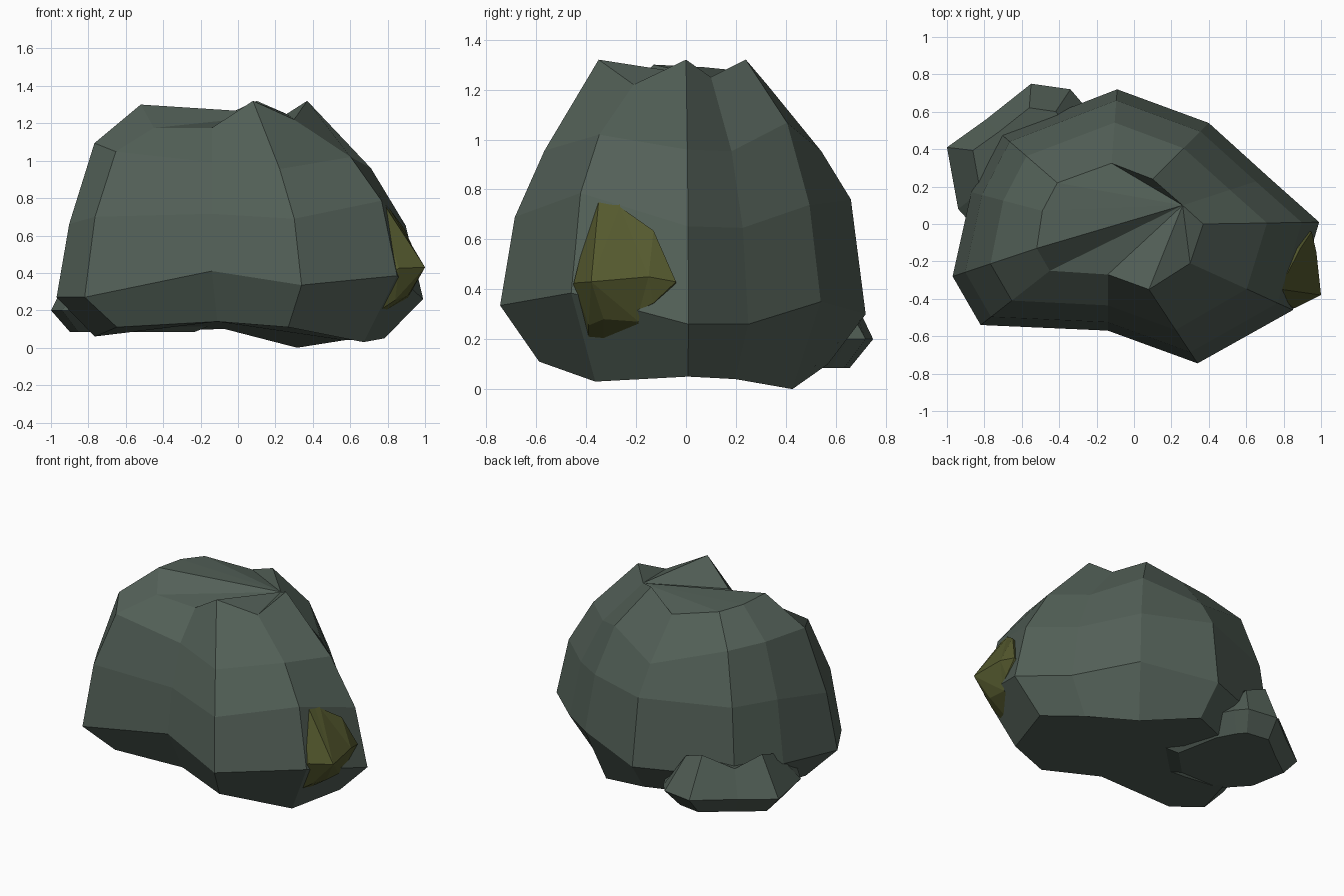
import bpy, bmesh
from mathutils import Vector

if "Cube" in bpy.data.objects:
    bpy.data.objects.remove(bpy.data.objects["Cube"])


def material(name, rgb):
    m = bpy.data.materials.new(name)
    m.diffuse_color = (*rgb, 1)
    m.use_nodes = True
    m.node_tree.nodes["Principled BSDF"].inputs["Base Color"].default_value = m.diffuse_color
    return m


STONE = material("grey green stone", (0.086, 0.117, 0.096))
MOSS = material("olive moss", (0.089, 0.099, 0.027))


def mix(a, b, t, tz=None):
    """Blend two points, with a separate amount for height."""
    tz = t if tz is None else tz
    return Vector((a.x + (b.x - a.x) * t, a.y + (b.y - a.y) * t, a.z + (b.z - a.z) * tz))


def skin(name, rings, caps, mat):
    """Join rings (bottom to top) with quads, close the bottom, and cap the top."""
    bm = bmesh.new()
    rows = [[bm.verts.new(p) for p in ring] for ring in rings]
    n = len(rows[0])
    for low, high in zip(rows, rows[1:]):
        for i in range(n):
            j = (i + 1) % n
            bm.faces.new((low[i], low[j], high[j], high[i]))
    bm.faces.new(rows[0][::-1])
    for cap in caps:
        bm.faces.new([rows[-1][i] for i in cap])
    bmesh.ops.recalc_face_normals(bm, faces=bm.faces)
    mesh = bpy.data.meshes.new(name)
    bm.to_mesh(mesh)
    bm.free()
    mesh.materials.append(mat)
    obj = bpy.data.objects.new(name, mesh)
    bpy.context.collection.objects.link(obj)
    return obj


# Boulder columns: widest x y z, crown x y z, side and shoulder height shares, foot z
columns = [
    (0.99, 0.01, 0.26, 0.37, 0.00, 1.32, 0.37, 0.66, 0.05),
    (0.72, 0.25, 0.26, 0.26, 0.10, 1.25, 0.39, 0.70, 0.04),
    (0.40, 0.54, 0.35, 0.10, 0.24, 1.32, 0.40, 0.74, 0.00),
    (-0.09, 0.72, 0.30, -0.12, 0.325, 1.22, 0.50, 0.71, 0.10),
    (-0.71, 0.48, 0.30, -0.41, 0.22, 1.275, 0.47, 0.82, 0.09),
    (-0.87, 0.17, 0.32, -0.49, 0.07, 1.29, 0.44, 0.81, 0.09),
    (-0.97, -0.28, 0.27, -0.52, -0.13, 1.30, 0.38, 0.80, 0.06),
    (-0.82, -0.54, 0.27, -0.45, -0.25, 1.175, 0.475, 0.86, 0.11),
    (-0.14, -0.57, 0.41, -0.14, -0.27, 1.175, 0.40, 0.76, 0.14),
    (0.34, -0.745, 0.335, 0.08, -0.35, 1.32, 0.36, 0.63, 0.11),
    (0.85, -0.46, 0.385, 0.30, -0.21, 1.22, 0.48, 0.76, 0.03),
]
foot, wide, side, shoulder, crown = [], [], [], [], []
for c in columns:
    w, t = Vector(c[0:3]), Vector(c[3:6])
    foot.append(Vector((w.x * 0.79, w.y * 0.79, c[8])))
    wide.append(w)
    side.append(mix(w, t, 0.15, c[6]))
    shoulder.append(mix(w, t, 0.45, c[7]))
    crown.append(t)
# crown fans out from the low notch on the right
crown_facets = [(1, i, i + 1) for i in range(2, 10)] + [(1, 10, 0)]
skin("boulder", [foot, wide, side, shoulder, crown], crown_facets, STONE)

# Small rock tucked under the back left of the boulder
outline = [(-0.55, 0.75), (-0.79, 0.56), (-1.0, 0.41), (-0.94, 0.08), (-0.75, -0.13),
           (-0.35, -0.13), (-0.12, 0.10), (-0.20, 0.5), (-0.28, 0.65), (-0.34, 0.72)]
tops = [0.47, 0.37, 0.47, 0.38, 0.35, 0.35, 0.35, 0.36, 0.36, 0.42]
middle = Vector((-0.58, 0.36, 0))
belt = [Vector((x, y, 0.2)) for x, y in outline]
base = [Vector((*mix(p, middle, 0.24).xy, 0.085)) for p in belt]
top = [Vector((*mix(p, middle, 0.33).xy, z)) for p, z in zip(belt, tops)]
for i in (5, 6):  # the buried end stays thin below the boulder
    belt[i].z = 0.13
skin("small_rock", [base, belt, top], [range(len(top))], STONE)

# Moss clump on the right flank: rim pushed into the stone, two raised points
rim = [Vector(p) for p in (
    (0.72, -0.34, 0.86), (0.73, -0.27, 0.86), (0.82, -0.265, 0.73), (0.89, -0.13, 0.635),
    (0.95, -0.04, 0.43), (0.94, -0.13, 0.345), (0.925, -0.20, 0.31), (0.91, -0.19, 0.27),
    (0.91, -0.33, 0.28), (0.84, -0.39, 0.255), (0.86, -0.45, 0.425))]
n = len(rim)
bm = bmesh.new()
front = [bm.verts.new(p) for p in rim]
back = [bm.verts.new(p - Vector((0.12, 0, 0.08))) for p in rim]
ridge = [bm.verts.new(p) for p in ((1.0, -0.38, 0.43), (0.975, -0.15, 0.45))]
for i in range(n):
    j = (i + 1) % n
    bm.faces.new((front[i], front[j], back[j], back[i]))
    tip = ridge[1] if 2 <= i <= 6 else ridge[0]
    bm.faces.new((front[i], front[j], tip))
bm.faces.new((ridge[0], front[2], ridge[1]))
bm.faces.new((ridge[0], ridge[1], front[7]))
bm.faces.new(back)
bmesh.ops.recalc_face_normals(bm, faces=bm.faces)
mesh = bpy.data.meshes.new("moss_clump")
bm.to_mesh(mesh)
bm.free()
mesh.materials.append(MOSS)
bpy.context.collection.objects.link(bpy.data.objects.new("moss_clump", mesh))
